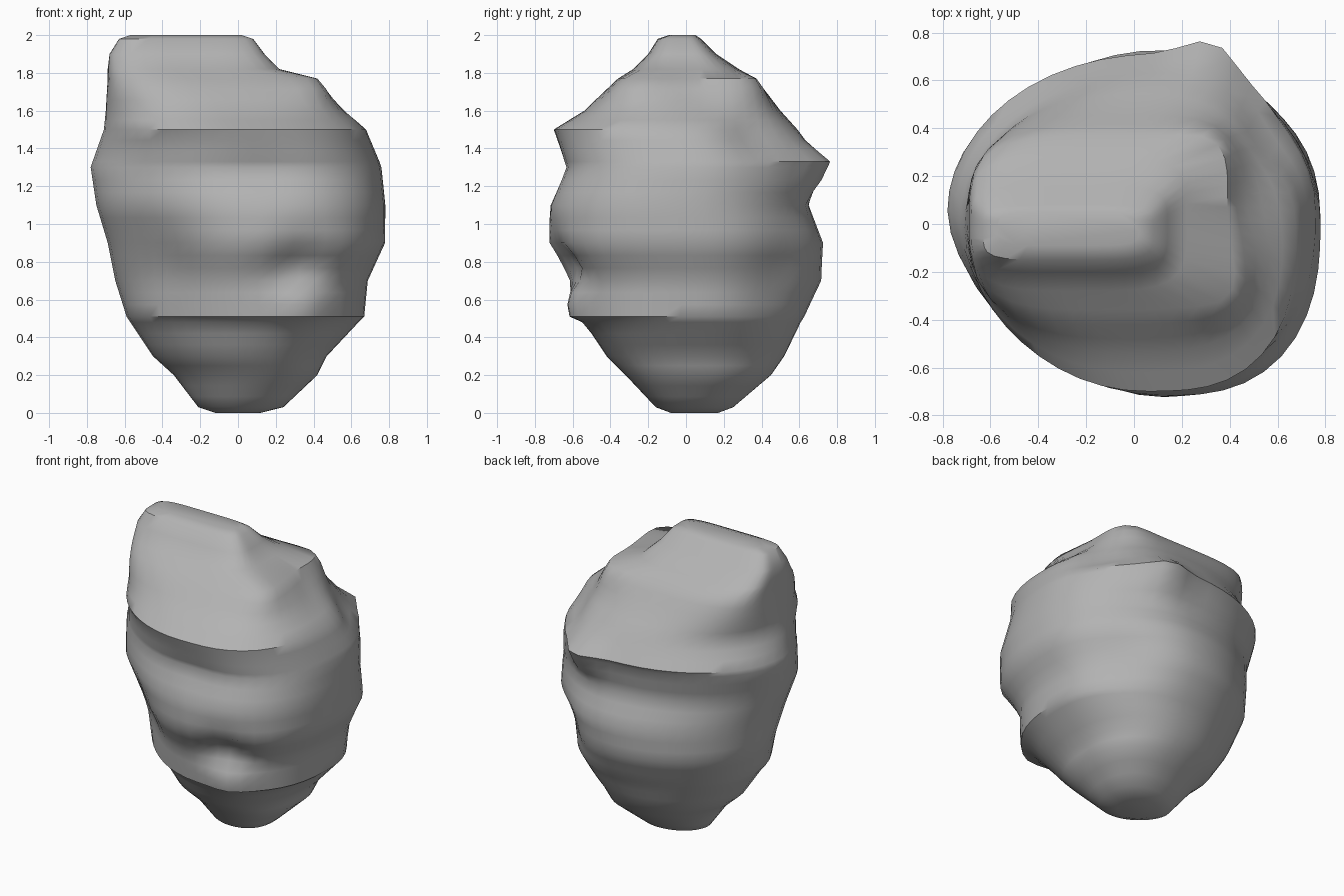
import bpy, bmesh, math
from mathutils import Vector

if "Cube" in bpy.data.objects:
    bpy.data.objects.remove(bpy.data.objects["Cube"])

# Weathered boulder: stacked cross-sections with a sharp ridge on top
stone = bpy.data.materials.new("grey stone")
stone.diffuse_color = (0.45, 0.45, 0.45, 1)
stone.use_nodes = True
stone.node_tree.nodes["Principled BSDF"].inputs["Base Color"].default_value = stone.diffuse_color

# height, left, right, front, back
PROFILE = [
    (0.00, -0.12, 0.12, -0.08, 0.17), (0.03, -0.21, 0.24, -0.16, 0.25),
    (0.20, -0.34, 0.42, -0.32, 0.45), (0.30, -0.45, 0.47, -0.42, 0.52),
    (0.48, -0.57, 0.64, -0.54, 0.61), (0.51, -0.59, 0.67, -0.60, 0.63),
    (0.70, -0.65, 0.69, -0.62, 0.72), (0.90, -0.69, 0.78, -0.73, 0.73),
    (1.10, -0.75, 0.78, -0.73, 0.65), (1.30, -0.78, 0.76, -0.66, 0.69),
    (1.33, -0.77, 0.75, -0.67, 0.71), (1.50, -0.71, 0.68, -0.71, 0.59),
    (1.60, -0.70, 0.57, -0.54, 0.50), (1.77, -0.69, 0.41, -0.36, 0.37),
    (1.82, -0.69, 0.22, -0.28, 0.28), (1.90, -0.68, 0.14, -0.20, 0.16),
    (1.98, -0.63, 0.08, -0.15, 0.08), (2.00, -0.57, 0.02, -0.09, 0.05)]

# centre x, y, z, radius, outward push
BUMPS = [
    (0.32, -0.60, 0.81, 0.15, -0.10),   # front hollow
    (0.33, -0.55, 0.59, 0.13, 0.06),    # front knob
    (-0.42, -0.45, 0.82, 0.25, -0.05),  # flat left flank
    (0.52, 0.52, 0.75, 0.28, -0.07),    # flat rear flank
    (0.30, 0.68, 1.30, 0.13, 0.09),     # rear ledge corner
    (0.55, 0.35, 1.45, 0.18, -0.07),    # notch behind shoulder
    (0.45, 0.10, 1.62, 0.16, -0.05),    # shoulder groove
    (0.36, -0.28, 1.74, 0.12, 0.06),    # front shoulder corner
    (0.28, 0.32, 1.74, 0.12, 0.05),     # rear shoulder corner
    (0.10, -0.66, 1.28, 0.22, -0.03)]   # hollow under brow

SEGMENTS = 48


def lerp(a, b, t):
    return a + (b - a) * t


def section(level):
    """Rounded outline with a different roundness in each quadrant."""
    z, left, right, front, back = level
    top = min(max((z - 1.45) / 0.5, 0), 1)
    cx = lerp(left, right, lerp(0.56, 0.5, top))
    cy = lerp(front, back, 0.53)
    points = []
    for i in range(SEGMENTS):
        a = 2 * math.pi * i / SEGMENTS
        c, s = math.cos(a), math.sin(a)
        if s < 0:
            n = 2.5 if c > 0 else 1.75
        else:
            n = 2.1 if c > 0 else 2.0
        n = lerp(n, 5.0, top ** 1.5)
        k = (abs(c) ** n + abs(s) ** n) ** (-1 / n)
        p = Vector((cx + c * k * (right - cx if c > 0 else cx - left),
                    cy + s * k * (back - cy if s > 0 else cy - front), z))
        out = Vector((p.x - cx, p.y - cy, 0)).normalized()
        push = sum(b[4] * math.exp(-((p - Vector(b[:3])).length / b[3]) ** 2)
                   for b in BUMPS)
        points.append(p + out * push)
    return points


# Split tall bands so that the bumps read clearly
levels = []
for a, b in zip(PROFILE, PROFILE[1:]):
    steps = max(1, round((b[0] - a[0]) / 0.06))
    levels += [tuple(lerp(u, v, i / steps) for u, v in zip(a, b)) for i in range(steps)]
levels.append(PROFILE[-1])

bm = bmesh.new()
rings = [[bm.verts.new(p) for p in section(level)] for level in levels]
for low, high in zip(rings, rings[1:]):
    for i in range(SEGMENTS):
        j = (i + 1) % SEGMENTS
        bm.faces.new((low[i], low[j], high[j], high[i]))
bm.faces.new(rings[0][::-1])
bm.faces.new(rings[-1])
mesh = bpy.data.meshes.new("boulder")
bm.to_mesh(mesh)
bm.free()
mesh.materials.append(stone)
boulder = bpy.data.objects.new("boulder", mesh)
bpy.context.collection.objects.link(boulder)
bpy.context.view_layer.objects.active = boulder
boulder.select_set(True)
bpy.ops.object.shade_smooth_by_angle(angle=math.radians(40))
